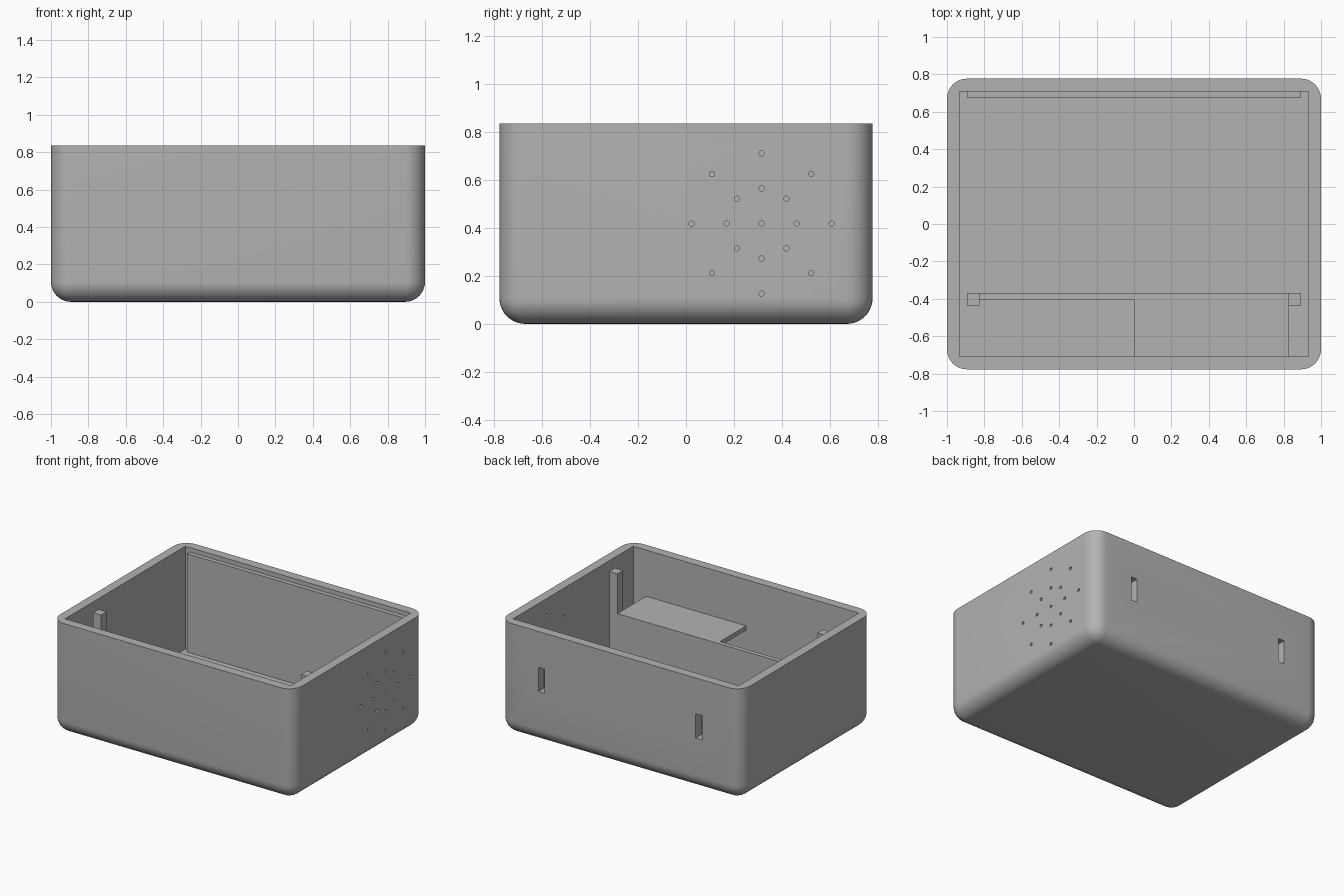
import bpy, bmesh, math
from mathutils import Matrix, Vector

if "Cube" in bpy.data.objects:
    bpy.data.objects.remove(bpy.data.objects["Cube"])

HX, HY, H = 1.0, 0.777, 0.835      # outer half sizes and height
WALL, ROUND = 0.068, 0.107
IX, IY = HX - WALL, HY - WALL      # inner half sizes

grey = bpy.data.materials.new("plain_grey")
grey.use_nodes = True
color = (0.45, 0.45, 0.45, 1)
grey.diffuse_color = color
grey.node_tree.nodes["Principled BSDF"].inputs["Base Color"].default_value = color


def add_box(bm, lo, hi):
    lo, hi = Vector(lo), Vector(hi)
    matrix = Matrix.Translation((lo + hi) / 2) @ Matrix.Diagonal((*(hi - lo), 1))
    bmesh.ops.create_cube(bm, size=1, matrix=matrix)


def finish(name, bm):
    mesh = bpy.data.meshes.new(name)
    bm.to_mesh(mesh)
    bm.free()
    mesh.materials.append(grey)
    obj = bpy.data.objects.new(name, mesh)
    bpy.context.collection.objects.link(obj)
    return obj


def box(name, lo, hi):
    bm = bmesh.new()
    add_box(bm, lo, hi)
    return finish(name, bm)


def cut(target, cutter):
    mod = target.modifiers.new("cut", "BOOLEAN")
    mod.operation, mod.solver, mod.object = "DIFFERENCE", "EXACT", cutter
    bpy.context.view_layer.objects.active = target
    bpy.ops.object.modifier_apply(modifier=mod.name)
    bpy.data.objects.remove(cutter)


# Outer shell: rounded upright and bottom edges, crisp rim
bm = bmesh.new()
add_box(bm, (-HX, -HY, 0), (HX, HY, H))
edges = [e for e in bm.edges if any(v.co.z < 0.01 for v in e.verts)]
bmesh.ops.bevel(bm, geom=edges, offset=ROUND, segments=10, profile=0.5, affect="EDGES")
shell = finish("case_shell", bm)

# Hollow interior
cut(shell, box("cavity_cutter", (-IX, -IY, WALL), (IX, IY, H + 0.2)))

# Mounting slots through the back wall
bm = bmesh.new()
for x in (-0.65, 0.65):
    add_box(bm, (x - 0.026, IY - 0.05, 0.387), (x + 0.026, HY + 0.1, 0.567))
cut(shell, finish("slot_cutter", bm))

# Speaker holes: a centre hole and two rings of eight
bm = bmesh.new()
spots = [(0, 0)] + [(r, k * math.pi / 4) for r in (0.146, 0.292) for k in range(8)]
for r, a in spots:
    place = Matrix.Translation((HX - WALL / 2, 0.315 + r * math.cos(a), 0.418 + r * math.sin(a)))
    bmesh.ops.create_cone(bm, cap_ends=True, segments=16, radius1=0.011, radius2=0.011,
                          depth=0.2, matrix=place @ Matrix.Rotation(math.pi / 2, 4, "Y"))
cut(shell, finish("hole_cutter", bm))

bpy.ops.object.select_all(action="DESELECT")
shell.select_set(True)
bpy.context.view_layer.objects.active = shell
bpy.ops.object.shade_smooth_by_angle(angle=math.radians(30))

# Backing panel behind the slots
box("back_panel", (-0.893, IY - 0.033, WALL), (0.893, IY, 0.802))

# Partition, its two end posts and the shelf on one side
box("partition", (-0.826, -0.403, WALL), (0.826, -0.37, 0.49))
for side, x in (("right", -0.8595), ("left", 0.8595)):
    box(side + "_post", (x - 0.0335, -0.437, WALL), (x + 0.0335, -0.37, 0.787))
box("shelf", (0, -IY, 0.457), (0.826, -0.403, 0.49))
